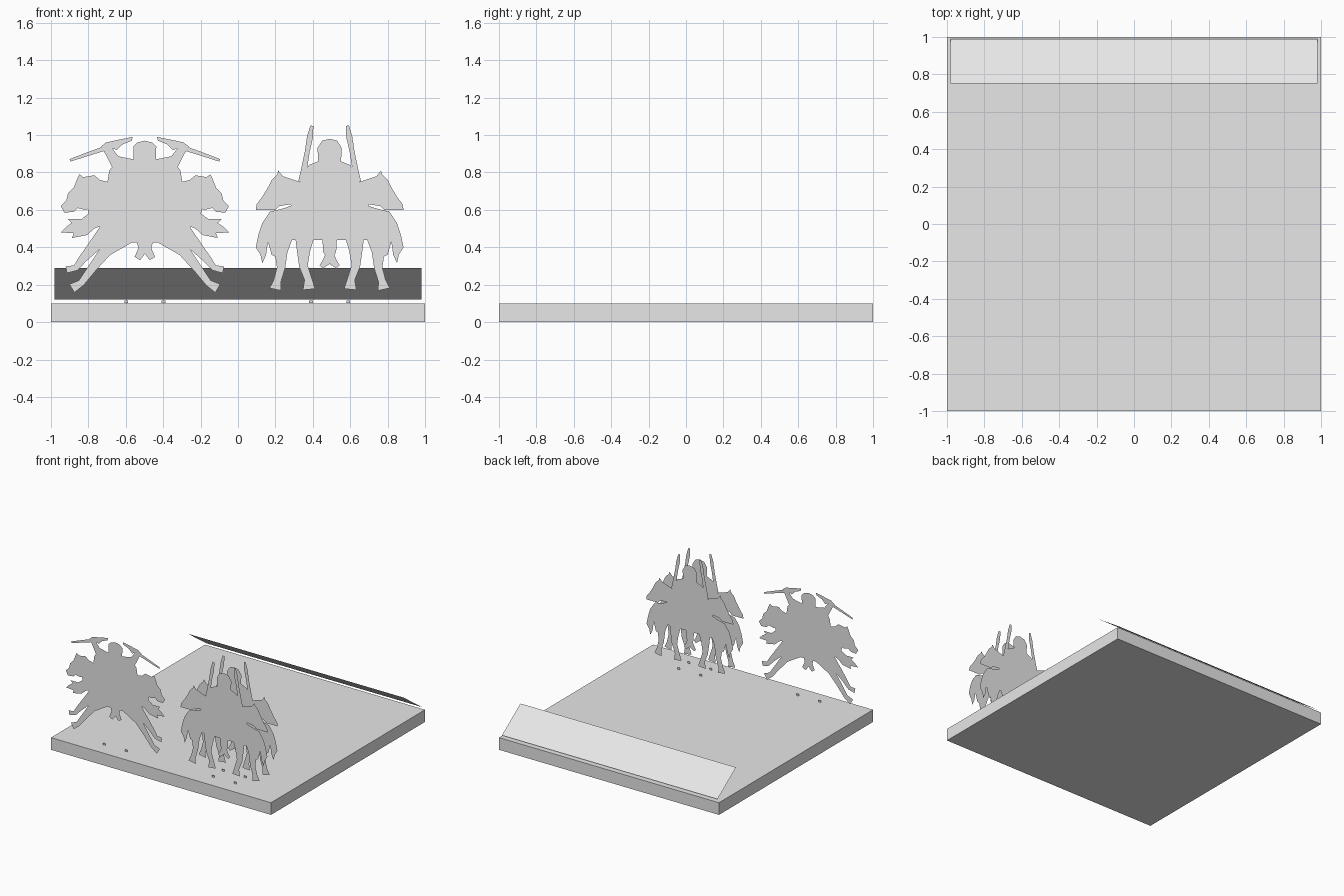
import bpy
import bmesh
from mathutils import Vector, Matrix
from mathutils.geometry import delaunay_2d_cdt

cube = bpy.data.objects.get("Cube")
if cube:
    bpy.data.objects.remove(cube, do_unlink=True)

grey = bpy.data.materials.new("plain_grey")
grey.use_nodes = True
grey.diffuse_color = (0.8, 0.8, 0.8, 1)
grey.node_tree.nodes["Principled BSDF"].inputs["Base Color"].default_value = (0.8, 0.8, 0.8, 1)


def finish(name, bm):
    mesh = bpy.data.meshes.new(name)
    bm.to_mesh(mesh)
    bm.free()
    mesh.materials.append(grey)
    obj = bpy.data.objects.new(name, mesh)
    bpy.context.collection.objects.link(obj)
    return obj


def limb(*stations):
    """Outline of a tapering strip: each station is (x, z, half width)."""
    left, right = [], []
    for i, (x, z, width) in enumerate(stations):
        before = stations[max(i - 1, 0)]
        after = stations[min(i + 1, len(stations) - 1)]
        along = Vector((after[0] - before[0], after[1] - before[1])).normalized()
        side = Vector((-along.y, along.x)) * width
        left.append(tuple(Vector((x, z)) + side))
        right.append(tuple(Vector((x, z)) - side))
    return left + right[::-1]


def sheet(name, outlines, matrix, flip=False):
    """Merge overlapping outlines (in hundredths) into one flat sheet."""
    points, faces = [], []
    for outline in outlines:
        ring = [Vector(p) / 100 for p in outline]
        area = sum(a.cross(b) for a, b in zip(ring, ring[1:] + ring[:1]))
        if area < 0:
            ring.reverse()
        faces.append(list(range(len(points), len(points) + len(ring))))
        points += ring
    verts, _, tris, _, _, owners = delaunay_2d_cdt(points, [], faces, 0, 1e-5)
    bm = bmesh.new()
    made = [bm.verts.new((v.x, v.y, 0)) for v in verts]
    for tri, owner in zip(tris, owners):
        if owner:
            bm.faces.new([made[i] for i in tri])
    bmesh.ops.delete(bm, geom=[v for v in bm.verts if not v.link_faces], context='VERTS')
    bmesh.ops.recalc_face_normals(bm, faces=bm.faces)
    for face in bm.faces:
        face.normal_update()
        if face.normal.z < 0:
            face.normal_flip()
    bmesh.ops.transform(bm, matrix=matrix, verts=bm.verts)
    if flip:
        bmesh.ops.reverse_faces(bm, faces=bm.faces)
    return finish(name, bm)


# Ground slab
bm = bmesh.new()
bmesh.ops.create_cube(bm, size=1, matrix=Matrix.Translation((0, 0, 0.05)) @ Matrix.Diagonal((2, 2, 0.1, 1)))
finish("ground_slab", bm)

# Sloping board along the back edge
bm = bmesh.new()
corners = [(-0.98, 0.75, 0.29), (0.98, 0.75, 0.29), (0.98, 0.99, 0.12), (-0.98, 0.99, 0.12)]
bm.faces.new([bm.verts.new(c) for c in corners])
finish("back_board", bm)

# Parts shared by both kinds of rider: base tabs
tabs = [limb((x - 1, 10.8, 0.7), (x + 1, 10.8, 0.7)) for x in (-10, 10)]

# Galloping horse, facing left, with a rider swinging an axe
gallop_body = [
    (9, 79), (8, 69), (13, 64), (20, 61), (28, 63), (27, 58), (24, 53), (25, 46),
    (20, 42), (10, 42.5), (-19, 42.5), (-23, 50), (-22, 57), (-25, 62), (-32, 60),
    (-36, 61), (-38, 59), (-43, 58.5), (-45, 62), (-42, 65), (-41, 69), (-38, 72),
    (-36, 77), (-35, 79), (-33, 77.5), (-27, 78.5), (-24, 76), (-20, 75), (-19, 81),
    (-16, 85), (-6, 86.5), (4, 85.5), (8, 82)]
gallop_tail = [
    (25, 63), (31, 62), (30, 58), (34, 55), (41, 55), (39, 53), (42, 51), (45, 48),
    (38, 47.5), (39, 45), (31, 46.5), (27, 50), (22, 52)]
axe_head = [(-20, 94), (-21, 96), (-14, 97.5), (-6.5, 99), (-7, 97), (-12, 95), (-15, 92)]
axe_rider = [
    gallop_body, gallop_tail, axe_head,
    limb((18, 48, 7), (26, 42, 3.5), (33, 34, 2.2), (37, 29, 1.6), (42, 28, 1.8)),
    limb((11, 47, 6), (21, 38, 3.2), (28, 29, 2.3), (34, 21, 1.8), (39, 18, 2.6)),
    limb((-17, 48, 7), (-27, 41, 3.2), (-34, 33, 2), (-37, 29, 1.6), (-42, 28, 1.8)),
    limb((-11, 47, 6), (-21, 38, 3.2), (-28, 29, 2.3), (-34, 21, 1.8), (-39, 18, 2.6)),
    limb((-6, 82, 5), (-16, 86, 3.2), (-19, 91, 2.4), (-22, 95, 1.8)),
    limb((-40, 86.5, 0.7), (-30, 90, 1), (-15, 95, 1.4)),
    limb((-1, 45, 4), (-1, 39, 2.5), (-4, 34, 1.7)),
    limb((-5.5, 84, 0.5), (-5.5, 94, 0.6))[:2] + [(-4, 96), (0, 97), (4, 96), (6, 92), (5, 85)],
] + tabs

# Standing horse, facing left, with a rider holding up a sword
standing_body = [
    (13, 82), (14, 76), (10.5, 76), (8, 71), (11, 69), (15, 66), (16, 64), (24, 61),
    (29, 59), (30, 50), (26, 44), (10, 44), (-19, 44), (-20, 54), (-19, 60), (-21, 63),
    (-27, 62), (-29, 60), (-39.5, 60), (-39, 63), (-36, 67), (-33, 72), (-31, 76),
    (-28, 79), (-27.5, 81), (-25, 78), (-22, 77), (-16, 75), (-14, 80), (-11, 84),
    (-6, 86), (6, 86)]
standing_tail = [
    (24, 61), (32, 59), (36, 53), (38, 47), (39.5, 40), (37, 36), (36, 31.5), (34, 36),
    (33, 43), (31, 36), (29, 35), (27, 44)]
helmet = [(-6, 85), (-6.5, 93), (-4, 97), (0, 98), (4, 97), (6.5, 93), (6, 85)]
sword_rider = [
    standing_body, standing_tail, helmet,
    limb((26, 50, 6), (26, 38, 3.5), (26, 29, 2.2), (28, 22, 2), (29, 17.5, 3.2)),
    limb((13, 50, 6), (14, 38, 3.5), (14, 30, 2.3), (11.5, 23, 2), (11, 17.5, 3.3)),
    limb((-22, 53, 5), (-26, 38, 3.5), (-26, 29, 2.2), (-28, 22, 2), (-29, 17.5, 3.2)),
    limb((-13, 50, 6), (-14, 38, 3.5), (-14, 30, 2.3), (-11.5, 23, 2), (-11, 17.5, 3.3)),
    limb((-9.5, 105, 0.8), (-10.5, 99, 1.6), (-12, 91, 1.3), (-14, 80, 1.6), (-15, 75, 1.8)),
    limb((0, 46, 4), (1, 38, 2.5), (-2, 32, 2), (-4.5, 29.5, 1.2)),
] + tabs

# Each card is two back-to-back sheets, the rear one mirrored
upright = Matrix(((1, 0, 0, 0), (0, 0, -1, 0), (0, 1, 0, 0), (0, 0, 0, 1)))
mirror = Matrix.Diagonal((-1, 1, 1, 1))
cards = (("axe_rider", axe_rider, -0.498, -0.88),
         ("sword_rider_front_row", sword_rider, 0.49, -0.88),
         ("sword_rider_second_row", sword_rider, 0.49, -0.75))
for name, outlines, x, y in cards:
    sheet(name + "_front", outlines, Matrix.Translation((x, y - 0.002, 0)) @ upright)
    # A mirror turns the winding over, so the sheet faces backwards as it is
    rear = Matrix.Translation((x, y + 0.002, 0)) @ upright @ mirror
    sheet(name + "_back", outlines, rear)

# Figure lying flat on the slab
fallen = [
    (21, 62), (26, 60), (40, 60), (41, 58.5), (64, 58.5), (65, 63), (69, 64), (73, 61),
    (78, 59.5), (89, 60), (95, 60), (94, 57), (82, 57), (82, 52), (86, 51), (91, 52),
    (95, 49), (95, 45), (89, 41), (82, 40), (80, 32), (73, 28), (60, 25), (51, 24.5),
    (33, 27), (26, 30), (24, 33), (22, 32), (23, 42), (42, 44), (44, 48), (43, 53),
    (27, 54.5), (21, 57)]
sheet("fallen_figure", [fallen], Matrix.Translation((0, 0, 0.102)))
